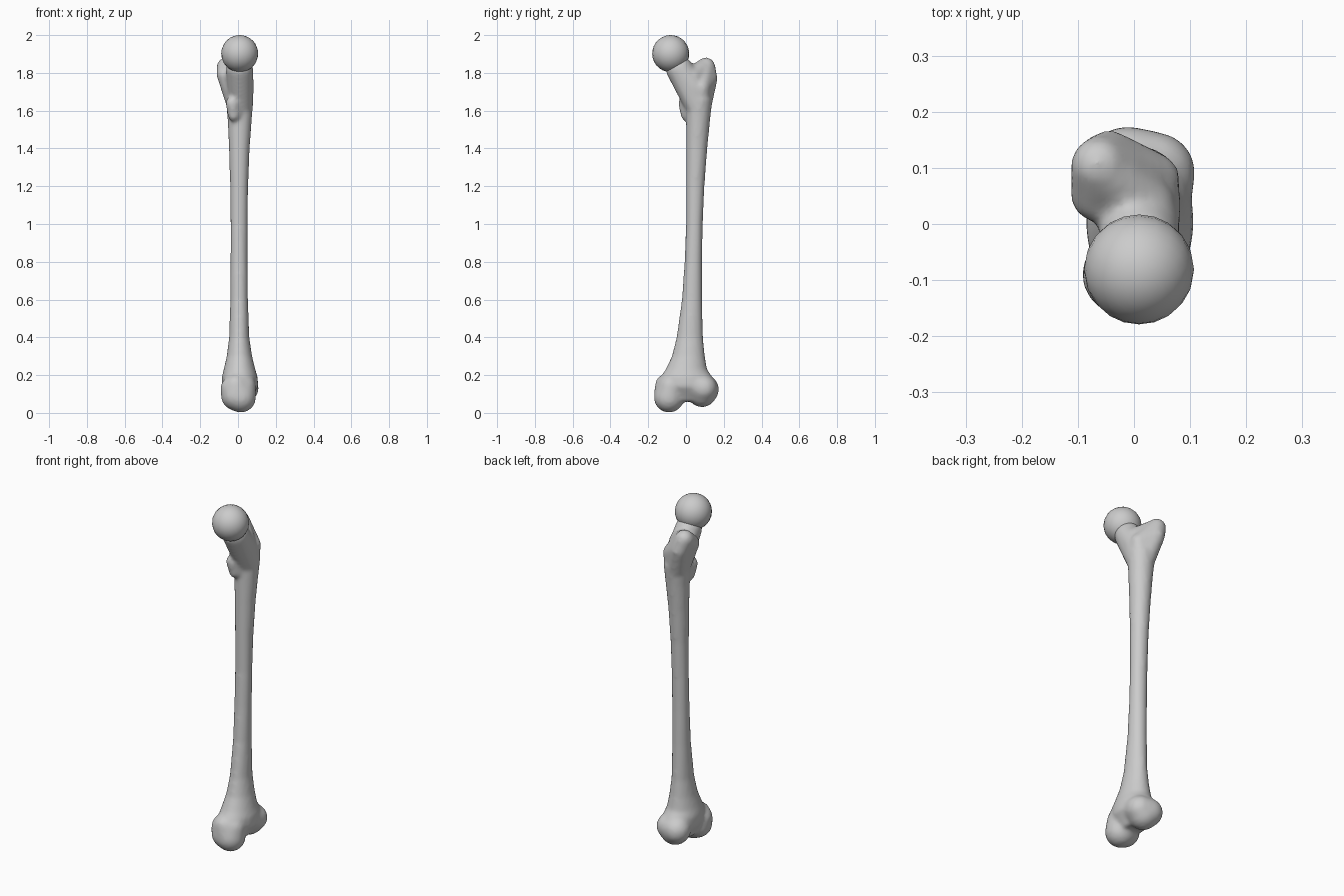
import bpy, bmesh, math
from mathutils import Matrix, Vector

if "Cube" in bpy.data.objects:
    bpy.data.objects.remove(bpy.data.objects["Cube"])


def finish(name, bm):
    mesh = bpy.data.meshes.new(name)
    bm.to_mesh(mesh)
    bm.free()
    obj = bpy.data.objects.new(name, mesh)
    bpy.context.collection.objects.link(obj)
    return obj


def add_mesh(bm, part):
    """Append one closed shell to the main bone."""
    bmesh.ops.recalc_face_normals(part, faces=part.faces)
    tmp = bpy.data.meshes.new("tmp")
    part.to_mesh(tmp)
    part.free()
    bm.from_mesh(tmp)
    bpy.data.meshes.remove(tmp)


def loft(bm, rings, sides=24):
    """Closed tube through oval rings: z, xmin, xmax, ymin, ymax."""
    part = bmesh.new()
    loops = []
    for z, x0, x1, y0, y1 in rings:
        loop = []
        for i in range(sides):
            a = 2 * math.pi * i / sides
            loop.append(part.verts.new(((x0 + x1) / 2 + (x1 - x0) / 2 * math.cos(a),
                                        (y0 + y1) / 2 + (y1 - y0) / 2 * math.sin(a), z)))
        loops.append(loop)
    for a, b in zip(loops, loops[1:]):
        for i in range(sides):
            j = (i + 1) % sides
            part.faces.new((a[i], a[j], b[j], b[i]))
    part.faces.new(loops[0][::-1])
    part.faces.new(loops[-1])
    add_mesh(bm, part)


def hull(bm, balls):
    """Rounded lump: convex hull around balls x, y, z, radius."""
    part = bmesh.new()
    for x, y, z, r in balls:
        bmesh.ops.create_icosphere(part, subdivisions=3, radius=r,
                                   matrix=Matrix.Translation((x, y, z)))
    points = [v.co.copy() for v in part.verts]
    part.free()
    part = bmesh.new()
    for p in points:
        part.verts.new(p)
    bmesh.ops.convex_hull(part, input=part.verts[:])
    loose = [v for v in part.verts if not v.link_faces]
    bmesh.ops.delete(part, geom=loose, context='VERTS')
    add_mesh(bm, part)


bone = bmesh.new()

# shaft, flaring towards the knee end
loft(bone, [
    (0.06, -0.05, 0.06, -0.08, 0.08),
    (0.14, -0.085, 0.108, -0.13, 0.14),
    (0.19, -0.086, 0.104, -0.135, 0.14),
    (0.23, -0.076, 0.092, -0.108, 0.112),
    (0.30, -0.06, 0.075, -0.075, 0.10),
    (0.40, -0.047, 0.060, -0.050, 0.09),
    (0.60, -0.041, 0.053, -0.022, 0.086),
    (0.80, -0.040, 0.051, -0.008, 0.086),
    (1.00, -0.040, 0.051, 0.000, 0.089),
    (1.20, -0.042, 0.054, 0.000, 0.098),
    (1.40, -0.048, 0.062, 0.000, 0.113),
    (1.55, -0.055, 0.073, 0.000, 0.128),
    (1.66, -0.065, 0.082, 0.000, 0.140),
])

# inner and outer condyles
hull(bone, [(0.015, -0.09, 0.081, 0.08), (-0.012, -0.09, 0.09, 0.078),
            (-0.025, -0.09, 0.13, 0.068), (-0.01, -0.102, 0.145, 0.062),
            (0.03, -0.08, 0.14, 0.065)])
hull(bone, [(-0.012, 0.10, 0.125, 0.075), (0.038, 0.092, 0.13, 0.072),
            (0.01, 0.085, 0.11, 0.08), (0.03, 0.02, 0.16, 0.07)])

# neck
hull(bone, [(0.008, -0.035, 1.82, 0.072), (0.018, 0.04, 1.72, 0.066),
            (0.015, 0.06, 1.62, 0.063)])

# greater trochanter
hull(bone, [(-0.063, 0.105, 1.832, 0.05), (-0.068, 0.05, 1.79, 0.045),
            (-0.045, 0.12, 1.77, 0.047), (0.035, 0.08, 1.72, 0.047),
            (0.01, 0.07, 1.60, 0.06)])
hull(bone, [(-0.055, 0.095, 1.83, 0.046), (0.015, 0.03, 1.77, 0.06)])

# lesser trochanter
hull(bone, [(-0.030, -0.005, 1.64, 0.036), (-0.022, 0.005, 1.575, 0.032),
            (0.0, 0.03, 1.60, 0.04)])

# blend all shells into one continuous surface
femur = finish("thigh_bone", bone)
remesh = femur.modifiers.new("Blend", 'REMESH')
remesh.mode = 'VOXEL'
remesh.voxel_size = 0.011
remesh.use_smooth_shade = True
smooth = femur.modifiers.new("Soften", 'SMOOTH')
smooth.factor = 0.5
smooth.iterations = 6

# ball head, its pole tilted along the neck
ball = bmesh.new()
bmesh.ops.create_uvsphere(ball, u_segments=20, v_segments=14, radius=0.098,
                          matrix=Matrix.Translation((0.009, -0.081, 1.902))
                          @ Matrix.Rotation(math.radians(28), 4, 'X'))
head = finish("ball_head", ball)
head.data.shade_smooth()
